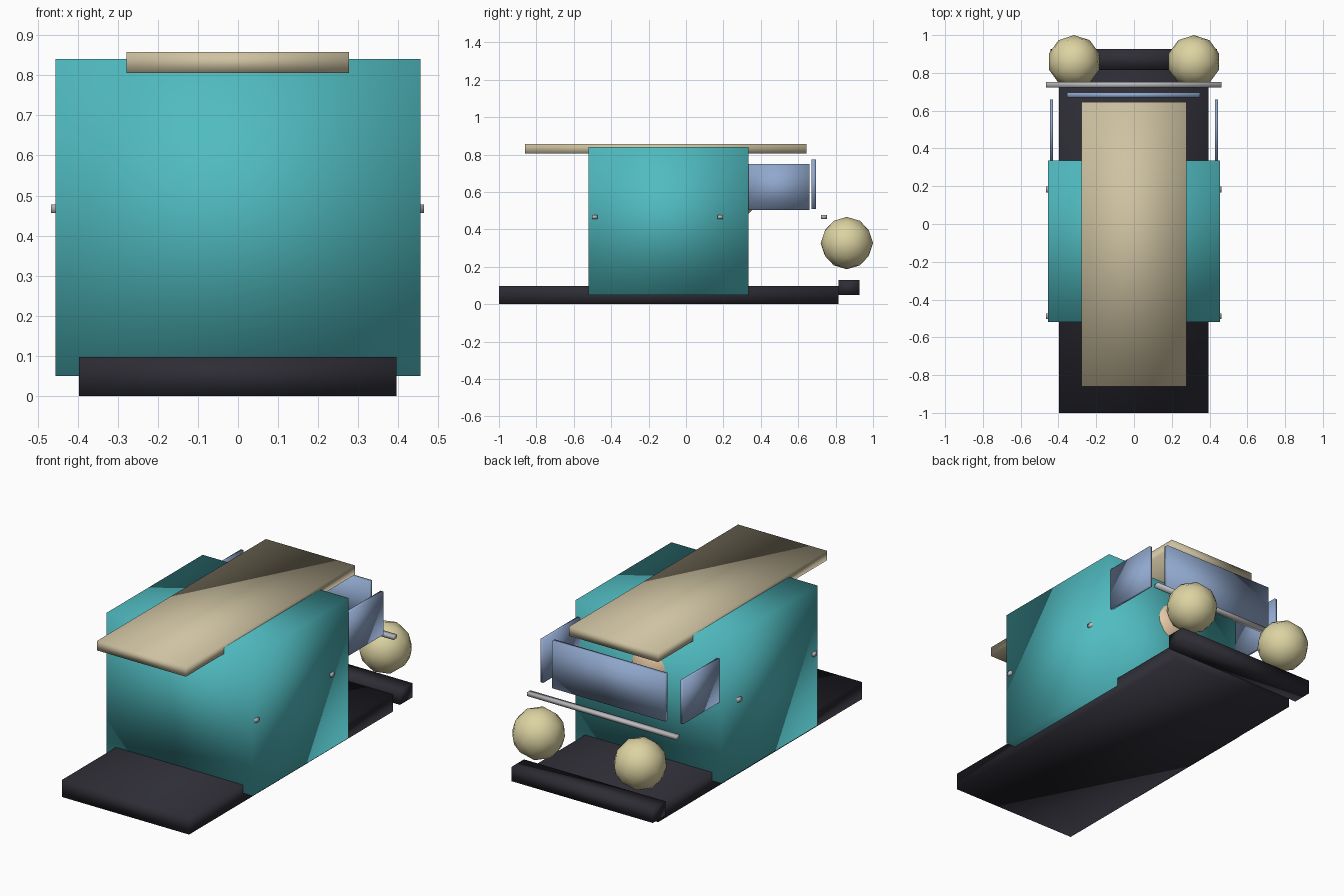
import bpy, bmesh
from mathutils import Matrix

if "Cube" in bpy.data.objects:
    bpy.data.objects.remove(bpy.data.objects["Cube"])


def material(name, rgb):
    m = bpy.data.materials.new(name)
    m.diffuse_color = (*rgb, 1.0)
    m.use_nodes = True
    m.node_tree.nodes["Principled BSDF"].inputs["Base Color"].default_value = m.diffuse_color
    return m


TEAL = material("teal", (0.08, 0.50, 0.53))
TAN = material("tan", (0.62, 0.54, 0.36))
CREAM = material("cream", (0.72, 0.65, 0.36))
BLUE = material("glass_blue", (0.28, 0.39, 0.61))
DARK = material("charcoal", (0.027, 0.026, 0.036))
GREY = material("grey_metal", (0.50, 0.50, 0.52))
PEACH = material("peach", (0.80, 0.58, 0.38))


def finish(name, bm, mat):
    mesh = bpy.data.meshes.new(name)
    for f in bm.faces:
        f.smooth = True
    bm.to_mesh(mesh)
    bm.free()
    mesh.materials.append(mat)
    obj = bpy.data.objects.new(name, mesh)
    bpy.context.collection.objects.link(obj)
    return obj


def box(name, xs, ys, zs, mat):
    """Softly shaded box given by its extents on each axis."""
    size = [b - a for a, b in (xs, ys, zs)]
    mid = [(a + b) / 2 for a, b in (xs, ys, zs)]
    bm = bmesh.new()
    bmesh.ops.create_cube(bm, size=1.0, matrix=Matrix.Translation(mid) @ Matrix.Diagonal((*size, 1)))
    return finish(name, bm, mat)


def ball(name, centre, radius, mat):
    bm = bmesh.new()
    bmesh.ops.create_icosphere(bm, subdivisions=2, radius=radius, matrix=Matrix.Translation(centre))
    return finish(name, bm, mat)


# Chassis, body and roof
box("chassis", (-0.397, 0.395), (-1.0, 0.815), (0.0, 0.097), DARK)
box("body", (-0.455, 0.455), (-0.52, 0.335), (0.05, 0.84), TEAL)
box("roof_board", (-0.278, 0.277), (-0.86, 0.645), (0.805, 0.858), TAN)

# Bumper and windscreen
box("bumper", (-0.442, 0.44), (0.815, 0.927), (0.05, 0.13), DARK)
box("windscreen", (-0.355, 0.35), (0.67, 0.695), (0.51, 0.775), BLUE)

# Cross rods, two of them passing through the body
for i, y in enumerate((-0.488, 0.183, 0.738)):
    box(f"cross_rod_{i + 1}", (-0.466, 0.464), (y - 0.015, y + 0.015), (0.457, 0.478), GREY)

# Paired side windows and lamps
for side, s in (("left", -1), ("right", 1)):
    box(f"side_window_{side}", sorted((s * 0.428, s * 0.444)), (0.33, 0.66), (0.505, 0.75), BLUE)
    ball(f"lamp_{side}", (s * 0.317, 0.86, 0.327), 0.14, CREAM)

# Rounded knob set into the wall behind the windscreen
ball("rear_knob", (0.0, 0.228, 0.585), 0.155, PEACH)
